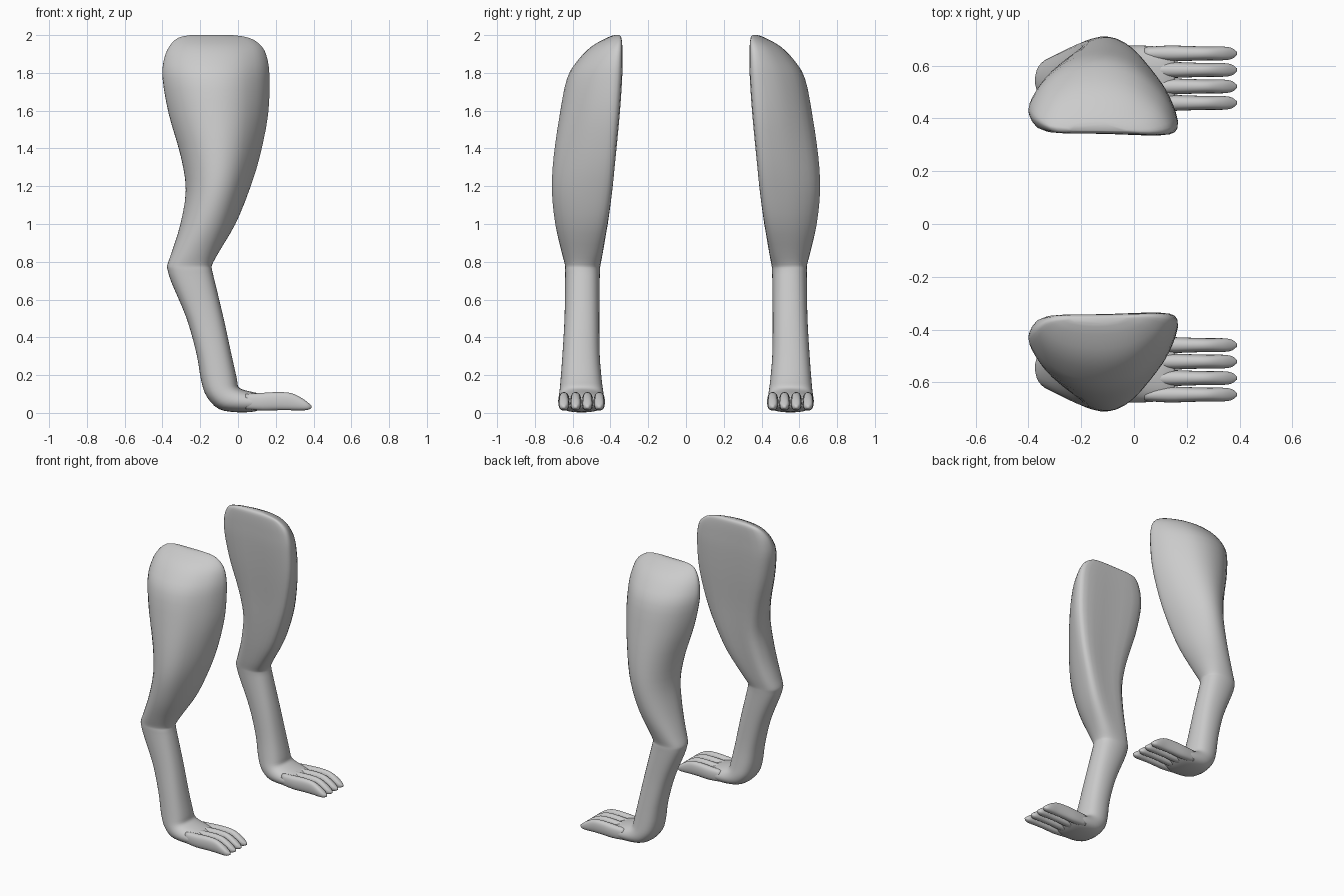
import bpy, bmesh, math
from mathutils import Vector

if "Cube" in bpy.data.objects:
    bpy.data.objects.remove(bpy.data.objects["Cube"])

# Unit cross-sections, (front-back, inner-outer): D-shaped thigh and rounded tube
D_SEC = [(.94, .35), (.76, .62), (.43, .89), (.03, 1), (-.4, .95), (-.75, .76),
         (-.97, .48), (-1, .27), (-.78, .06), (0, .03), (.78, 0), (1, .09)]


def soft(c, p=.85):
    return math.copysign(abs(c) ** p, c)


ROUND = [(soft(math.cos(i * math.pi / 6)), .5 + .5 * soft(math.sin(i * math.pi / 6)))
         for i in range(12)]


def spline(pts, steps, closed):
    """Catmull-Rom through tuples of any size."""
    n, out = len(pts), []
    get = (lambda i: pts[i % n]) if closed else (lambda i: pts[max(0, min(n - 1, i))])
    for i in range(n if closed else n - 1):
        a, b, c, d = (get(i + k) for k in (-1, 0, 1, 2))
        for s in range(steps):
            t = s / steps
            out.append(tuple(.5 * (2 * q + (r - p) * t + (2 * p - 5 * q + 4 * r - w) * t * t
                                   + (3 * q - p - 3 * r + w) * t ** 3)
                             for p, q, r, w in zip(a, b, c, d)))
    if not closed:
        out.append(pts[-1])
    return out


def loft(name, rings):
    """Each ring: back x, back z, front x, front z, inner y, outer y, D weight."""
    bm = bmesh.new()
    loops = []
    for bx, bz, fx, fz, y0, y1, k in spline(rings, 3, False):
        sec = [(r[0] + (d[0] - r[0]) * k, r[1] + (d[1] - r[1]) * k)
               for r, d in zip(ROUND, D_SEC)]
        b, f = Vector((bx, 0, bz)), Vector((fx, 0, fz))
        loop = []
        for u, v in spline(sec, 3, True):
            p = b.lerp(f, (u + 1) / 2)
            p.y = y0 + (y1 - y0) * v
            loop.append(bm.verts.new(p))
        loops.append(loop)
    n = len(loops[0])
    for a, b in zip(loops, loops[1:]):
        for i in range(n):
            j = (i + 1) % n
            bm.faces.new((a[i], a[j], b[j], b[i]))
    bm.faces.new(loops[0])
    bm.faces.new(loops[-1])
    bmesh.ops.recalc_face_normals(bm, faces=bm.faces)
    me = bpy.data.meshes.new(name)
    bm.to_mesh(me)
    bm.free()
    for p in me.polygons:
        p.use_smooth = True
    ob = bpy.data.objects.new(name, me)
    bpy.context.collection.objects.link(ob)
    m = ob.modifiers.new("Mirror", "MIRROR")
    m.use_axis = (False, True, False)
    m.use_mirror_merge = False
    return ob


# Thigh rings: z, back x, front x, inner y, outer y, D weight
thigh = [(2.0, -.25, -.03, .353, .38, 1), (1.985, -.315, .06, .342, .42, 1),
         (1.94, -.36, .125, .337, .5, 1), (1.87, -.388, .155, .336, .57, 1),
         (1.77, -.395, .165, .338, .63, 1), (1.58, -.362, .158, .351, .668, 1),
         (1.36, -.3, .115, .372, .7, 1), (1.18, -.275, .06, .389, .71, .9),
         (1.0, -.305, -.012, .412, .692, .7), (.85, -.352, -.1, .438, .658, .35),
         (.785, -.374, -.136, .452, .641, .1)]

# Shin and foot rings: back x, back z, front x, front z, inner y, outer y
shin = [(-.372, .755, -.138, .76, .455, .64), (-.352, .69, -.124, .7, .457, .64),
        (-.272, .5, -.076, .5, .459, .643), (-.219, .31, -.035, .31, .457, .654),
        (-.195, .17, -.006, .18, .446, .664), (-.165, .085, .002, .138, .438, .67),
        (-.1, .02, .03, .122, .432, .676), (0, .003, .08, .11, .43, .676),
        (.09, .008, .12, .1, .436, .67), (.15, .03, .155, .085, .445, .66)]

loft("leg", [(xb, z, xf, z, yi, yo, k) for z, xb, xf, yi, yo, k in thigh]
     + [r + (0,) for r in shin])

# Toes: x, bottom z, top z, half width
toe = [(.04, .02, .1, .024), (.13, .012, .106, .03), (.21, .014, .11, .028),
       (.28, .014, .105, .026), (.335, .013, .08, .026), (.37, .016, .055, .021),
       (.39, .026, .038, .006)]
for i in range(4):
    y = .459 + i * .0625
    loft(f"toe_{i + 1}", [(x, b, x, t, y - w, y + w, 0) for x, b, t, w in toe])
